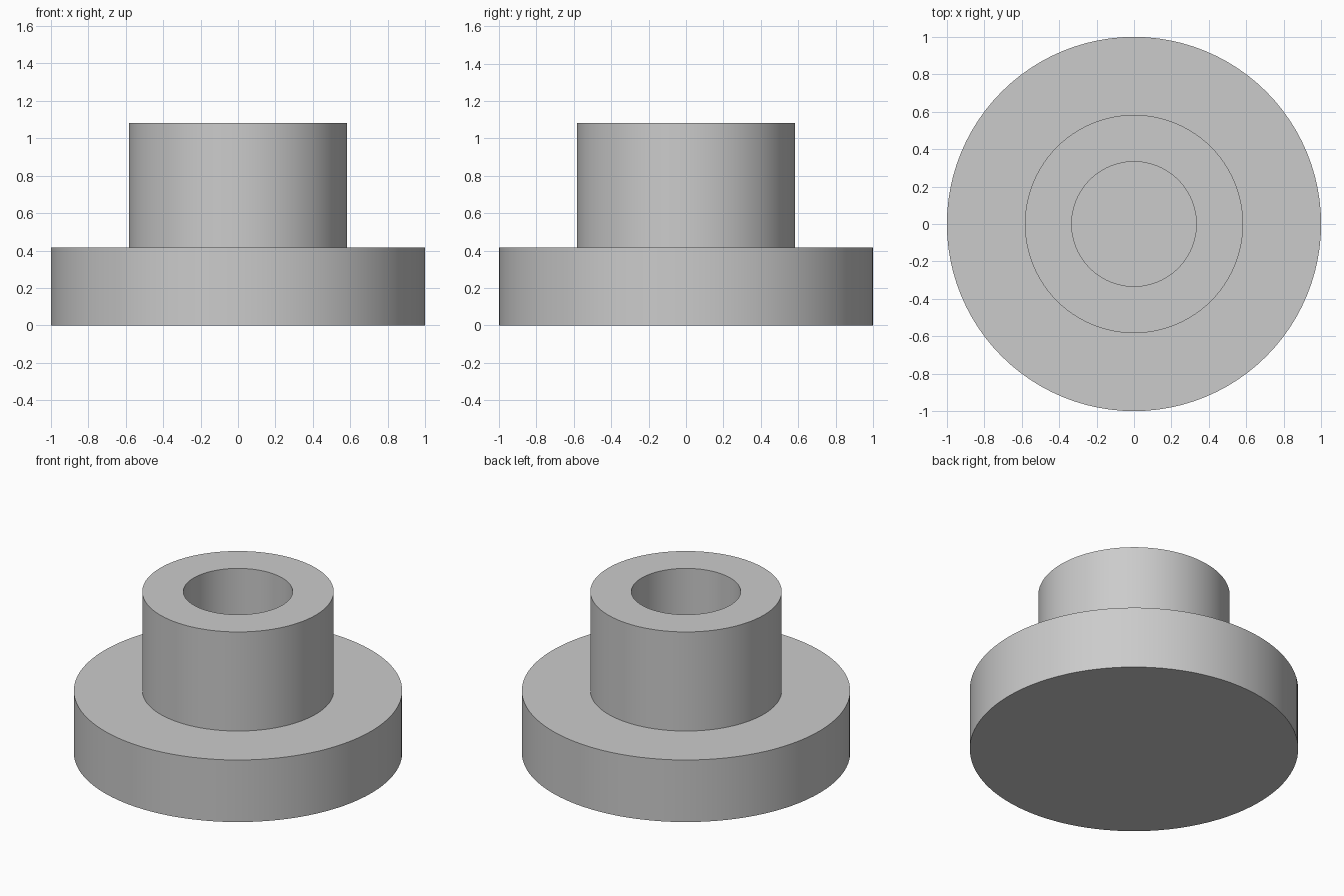
import bpy
import bmesh
import math

cube = bpy.data.objects.get("Cube")
if cube:
    bpy.data.objects.remove(cube, do_unlink=True)

SEGMENTS = 96
FLANGE_RADIUS, HUB_RADIUS, BORE_RADIUS = 1.0, 0.583, 0.333
FLANGE_TOP, HUB_TOP = 0.417, 1.083

grey = bpy.data.materials.new("plain grey")
grey.use_nodes = True
colour = (0.6, 0.6, 0.6, 1.0)
grey.diffuse_color = colour
grey.node_tree.nodes["Principled BSDF"].inputs["Base Color"].default_value = colour


def lathe(name, profile):
    """Revolve a (radius, height) outline about the z axis."""
    bm = bmesh.new()
    verts = [bm.verts.new((r, 0, z)) for r, z in profile]
    edges = [bm.edges.new(pair) for pair in zip(verts, verts[1:])]
    bmesh.ops.spin(bm, geom=verts + edges, cent=(0, 0, 0), axis=(0, 0, 1),
                   angle=math.tau, steps=SEGMENTS, use_duplicate=False)
    bmesh.ops.remove_doubles(bm, verts=bm.verts, dist=1e-4)
    bmesh.ops.recalc_face_normals(bm, faces=bm.faces)
    mesh = bpy.data.meshes.new(name)
    bm.to_mesh(mesh)
    bm.free()
    mesh.materials.append(grey)
    obj = bpy.data.objects.new(name, mesh)
    bpy.context.collection.objects.link(obj)
    bpy.ops.object.select_all(action="DESELECT")
    obj.select_set(True)
    bpy.context.view_layer.objects.active = obj
    bpy.ops.object.shade_smooth_by_angle(angle=math.radians(30))
    return obj


# One solid: wide flange, narrower hub and a blind bore down to the flange
lathe("flanged_hub", [
    (0, 0), (FLANGE_RADIUS, 0), (FLANGE_RADIUS, FLANGE_TOP),
    (HUB_RADIUS, FLANGE_TOP), (HUB_RADIUS, HUB_TOP),
    (BORE_RADIUS, HUB_TOP), (BORE_RADIUS, FLANGE_TOP), (0, FLANGE_TOP),
])
